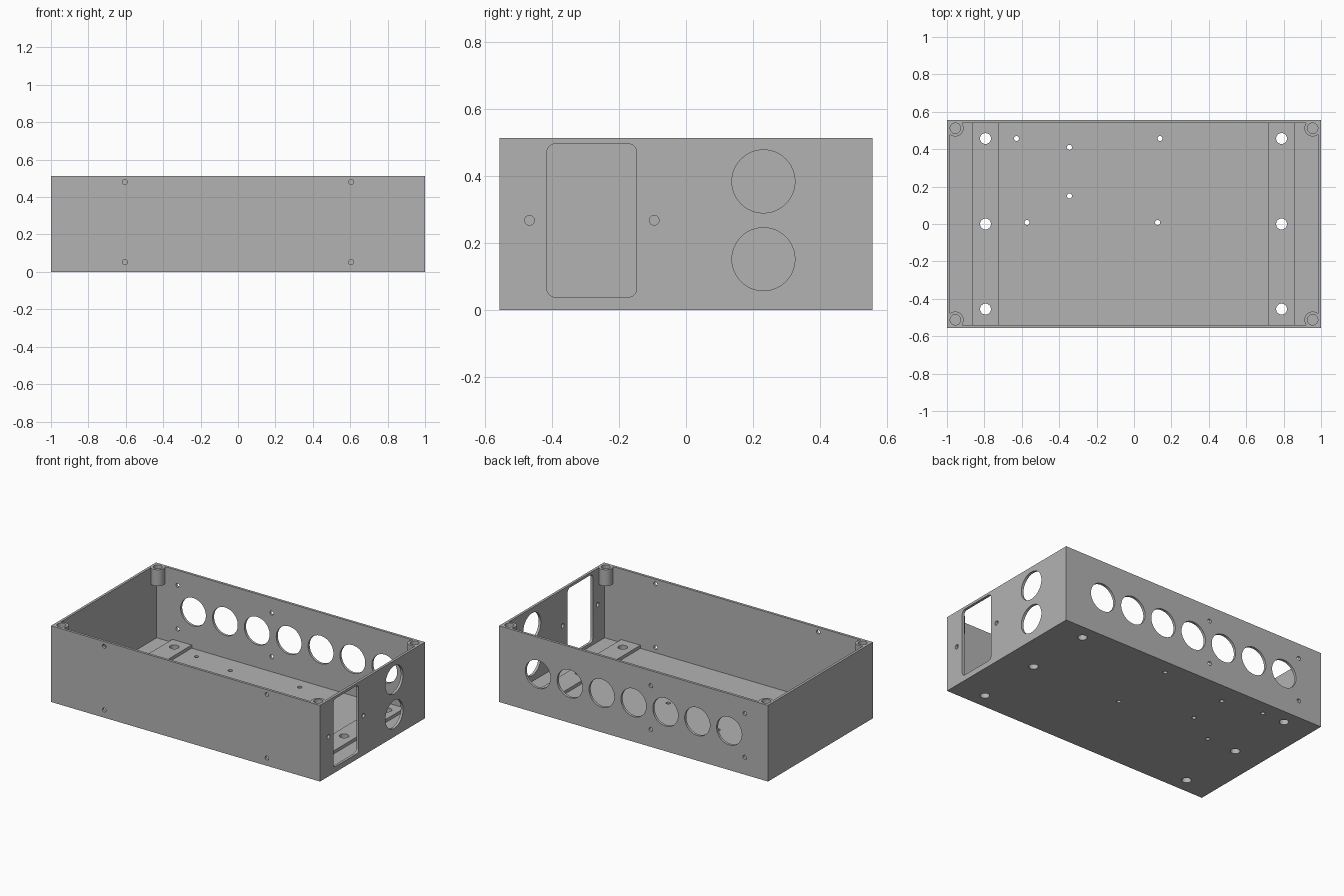
import bpy
import math
from mathutils import Matrix

if "Cube" in bpy.data.objects:
    bpy.data.objects.remove(bpy.data.objects["Cube"])

# Overall sizes
HX, HY, H = 1.0, 0.557, 0.512
WALL = 0.017
PAD_TOP = 0.038
BIG_R, BOLT_R, SMALL_R = 0.094, 0.029, 0.0135

grey = bpy.data.materials.new("enclosure grey")
grey.use_nodes = True
colour = (0.45, 0.45, 0.45, 1)
grey.diffuse_color = colour
grey.node_tree.nodes["Principled BSDF"].inputs["Base Color"].default_value = colour


def box(name, lo, hi):
    centre = [(a + b) / 2 for a, b in zip(lo, hi)]
    bpy.ops.mesh.primitive_cube_add(size=1, location=centre)
    ob = bpy.context.object
    ob.name = name
    ob.scale = [b - a for a, b in zip(lo, hi)]
    bpy.ops.object.transform_apply(location=True, scale=True)
    return ob


def rod(name, centre, radius, depth, axis="Z", sides=48):
    turn = {"X": (0, math.pi / 2, 0), "Y": (math.pi / 2, 0, 0), "Z": (0, 0, 0)}[axis]
    bpy.ops.mesh.primitive_cylinder_add(vertices=sides, radius=radius, depth=depth,
                                        location=centre, rotation=turn)
    ob = bpy.context.object
    ob.name = name
    return ob


def combine(target, tools, operation):
    """Join the tools into one mesh, apply it to the target, then drop it."""
    bpy.ops.object.select_all(action="DESELECT")
    for t in tools:
        t.select_set(True)
    bpy.context.view_layer.objects.active = tools[0]
    if len(tools) > 1:
        bpy.ops.object.join()
    tool = bpy.context.object
    tool.hide_render = True
    mod = target.modifiers.new("combine", "BOOLEAN")
    mod.operation, mod.solver, mod.object = operation, "EXACT", tool
    bpy.context.view_layer.objects.active = target
    bpy.ops.object.modifier_apply(modifier=mod.name)
    bpy.data.objects.remove(tool)


# Open-topped shell
shell = box("enclosure_shell", (-HX, -HY, 0), (HX, HY, H))
cavity = box("cavity", (WALL - HX, WALL - HY, WALL), (HX - WALL, HY - WALL, H + 0.1))
combine(shell, [cavity], "DIFFERENCE")

# Raised mounting strips across the floor, and corner screw posts
strip_x = (-0.794, 0.789)
strips = [box("mounting_strip", (x - 0.072, -HY + 0.008, 0.008), (x + 0.072, HY - 0.008, PAD_TOP))
          for x in strip_x]
combine(shell, strips, "UNION")
corners = [(sx * 0.955, sy * 0.512) for sx in (-1, 1) for sy in (-1, 1)]
posts = [rod("screw_post", (x, y, H - 0.055), 0.044, 0.11) for x, y in corners]
combine(shell, posts, "UNION")

# Blind screw holes in the posts
cuts = [rod("post_hole", (x, y, H), 0.028, 0.18) for x, y in corners]

# Floor holes: bolts through the strips, small board mounting holes
cuts += [rod("bolt_hole", (x, y, 0), BOLT_R, 0.2) for x in strip_x for y in (-0.455, 0, 0.457)]
board_holes = [(-0.628, 0.457), (-0.345, 0.41), (0.139, 0.457),
               (-0.345, 0.15), (-0.572, 0.008), (0.126, 0.008)]
cuts += [rod("board_hole", (x, y, 0), SMALL_R, 0.1, sides=24) for x, y in board_holes]

# Back wall: a row of seven ports with four fixing holes
cuts += [rod("back_port", (i * 0.237, HY, 0.263), BIG_R, 0.1, "Y") for i in range(-3, 4)]
cuts += [rod("back_fixing", (x, HY, z), SMALL_R, 0.1, "Y", 24)
         for x in (-0.827, -0.128) for z in (0.117, 0.411)]

# Front wall: four fixing holes
cuts += [rod("front_fixing", (x, -HY, z), SMALL_R, 0.1, "Y", 24)
         for x in (-0.605, 0.605) for z in (0.052, 0.48)]

# Side wall: two ports, a socket opening and its fixing holes
cuts += [rod("side_port", (HX, 0.231, z), BIG_R, 0.1, "X") for z in (0.151, 0.383)]
cuts += [rod("socket_fixing", (HX, y, 0.267), 0.0145, 0.1, "X", 24) for y in (-0.467, -0.095)]
opening = box("socket_opening", (HX - 0.05, -0.415, 0.038), (HX + 0.05, -0.147, 0.495))
bevel = opening.modifiers.new("round", "BEVEL")
bevel.width, bevel.segments, bevel.limit_method = 0.025, 6, "WEIGHT"
weights = opening.data.attributes.new("bevel_weight_edge", "FLOAT", "EDGE")
for e in opening.data.edges:
    a, b = (opening.data.vertices[i].co for i in e.vertices)
    weights.data[e.index].value = float(abs(a.x - b.x) > 0.05)
bpy.context.view_layer.objects.active = opening
bpy.ops.object.modifier_apply(modifier="round")
cuts.append(opening)
combine(shell, cuts, "DIFFERENCE")

# Finish
shell.data.materials.clear()
shell.data.materials.append(grey)
for p in shell.data.polygons:
    p.material_index = 0
bpy.ops.object.select_all(action="DESELECT")
shell.select_set(True)
bpy.context.view_layer.objects.active = shell
bpy.ops.object.shade_smooth_by_angle(angle=math.radians(30))
